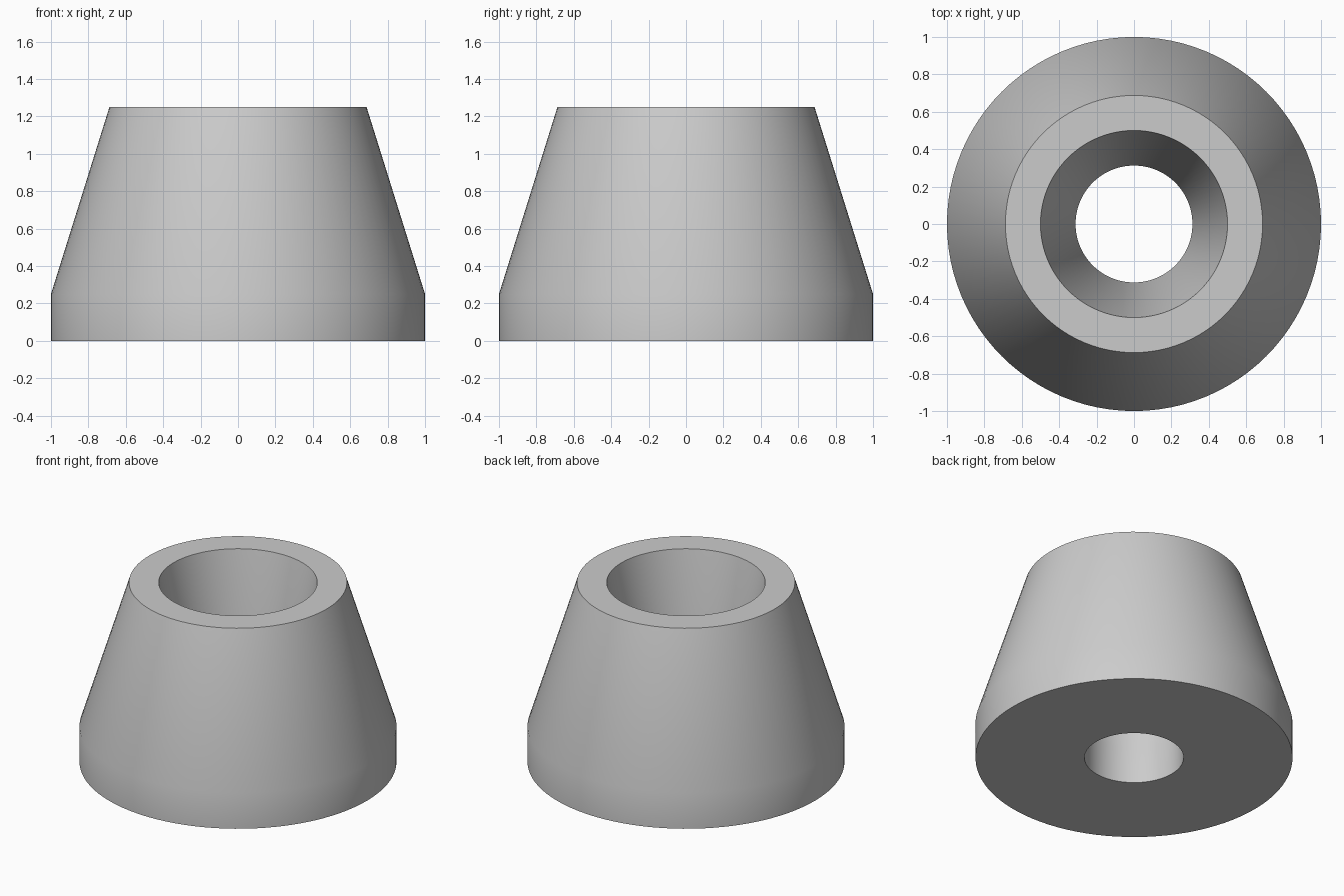
import bpy
import bmesh
import math

cube = bpy.data.objects.get("Cube")
if cube:
    bpy.data.objects.remove(cube, do_unlink=True)

# Plain grey material
grey = bpy.data.materials.new("light_grey")
grey.use_nodes = True
colour = (0.6, 0.6, 0.6, 1.0)
grey.diffuse_color = colour
grey.node_tree.nodes["Principled BSDF"].inputs["Base Color"].default_value = colour


def lathe(name, profile, sides, material):
    """Spin a closed (radius, height) profile around z."""
    bm = bmesh.new()
    verts = [bm.verts.new((r, 0, z)) for r, z in profile]
    edges = [bm.edges.new((v, verts[(i + 1) % len(verts)]))
             for i, v in enumerate(verts)]
    bmesh.ops.spin(bm, geom=verts + edges, cent=(0, 0, 0), axis=(0, 0, 1),
                   angle=math.tau, steps=sides, use_merge=True)
    bmesh.ops.remove_doubles(bm, verts=bm.verts[:], dist=1e-5)
    bmesh.ops.recalc_face_normals(bm, faces=bm.faces[:])
    mesh = bpy.data.meshes.new(name)
    bm.to_mesh(mesh)
    bm.free()
    mesh.materials.append(material)
    obj = bpy.data.objects.new(name, mesh)
    bpy.context.collection.objects.link(obj)
    bpy.ops.object.select_all(action="DESELECT")
    obj.select_set(True)
    bpy.context.view_layer.objects.active = obj
    bpy.ops.object.shade_smooth_by_angle(angle=math.radians(30))
    return obj


# Tapered bushing: straight base band, conical body, flared through-hole
bushing_profile = [
    (1.0, 0.0), (1.0, 0.25), (0.6875, 1.25),
    (0.5, 1.25), (0.3125, 0.25), (0.3125, 0.0),
]
lathe("tapered_bushing", bushing_profile, 96, grey)
